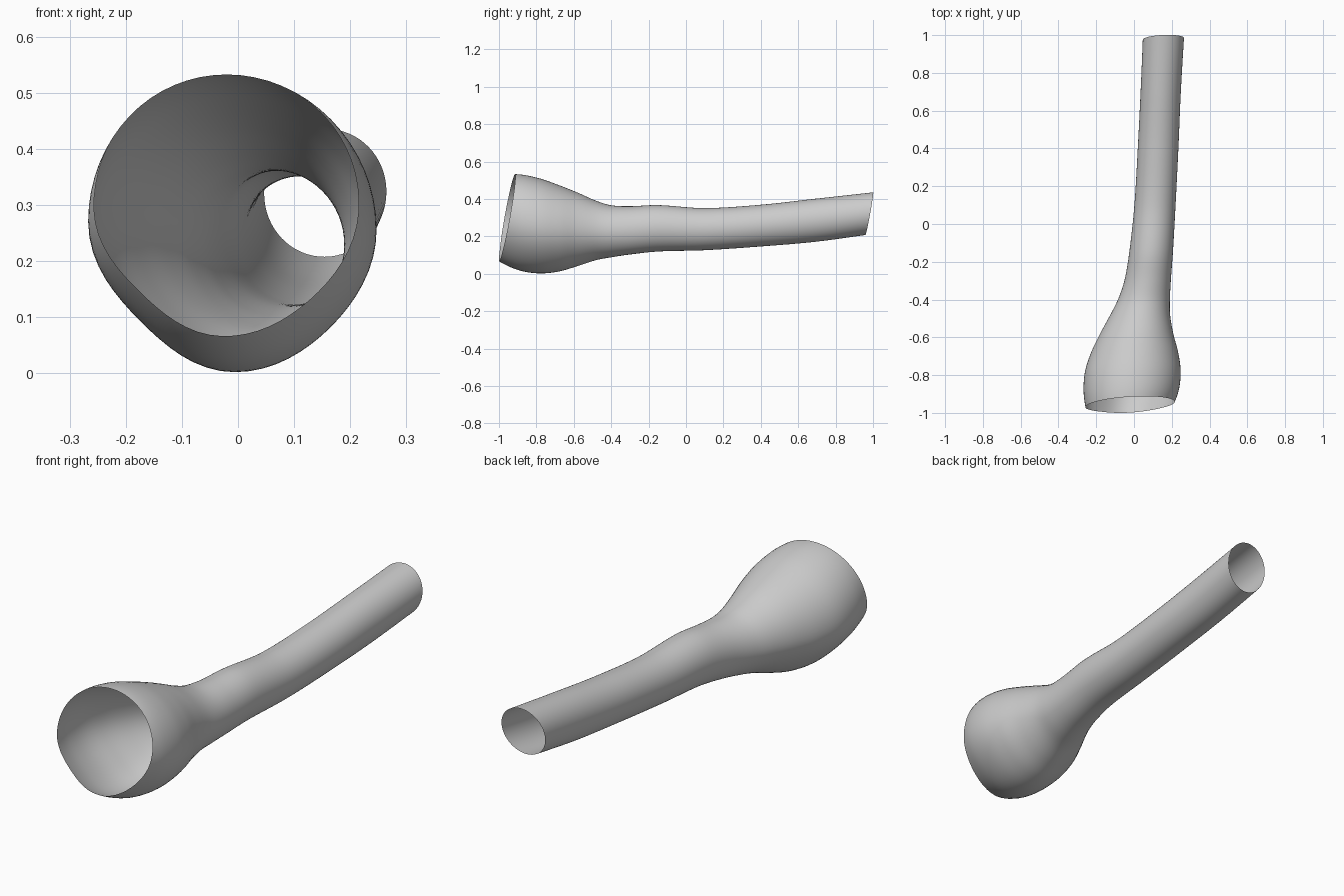
import bpy, bmesh, math
from mathutils import Vector

if "Cube" in bpy.data.objects:
    bpy.data.objects.remove(bpy.data.objects["Cube"])

# Profile stations: y, left x, right x, bottom z, top z
STATIONS = [
    (-1.06, -0.235, 0.165, 0.105, 0.515),
    (-0.97, -0.257, 0.204, 0.050, 0.531),
    (-0.88, -0.267, 0.237, 0.015, 0.530),
    (-0.78, -0.259, 0.247, 0.002, 0.509),
    (-0.68, -0.227, 0.234, 0.012, 0.474),
    (-0.58, -0.179, 0.208, 0.041, 0.434),
    (-0.48, -0.125, 0.191, 0.073, 0.390),
    (-0.40, -0.085, 0.190, 0.088, 0.366),
    (-0.30, -0.051, 0.195, 0.103, 0.361),
    (-0.15, -0.025, 0.206, 0.119, 0.367),
    (0.10, 0.002, 0.220, 0.126, 0.351),
    (0.40, 0.020, 0.235, 0.146, 0.369),
    (0.70, 0.035, 0.248, 0.172, 0.402),
    (1.06, 0.050, 0.269, 0.222, 0.442),
]
SIDES, ROWS = 64, 120


def sample(y, col):
    """Smooth Hermite interpolation of one profile column."""
    def slope(i):
        a, b = STATIONS[max(i - 1, 0)], STATIONS[min(i + 1, len(STATIONS) - 1)]
        return (b[col] - a[col]) / (b[0] - a[0])
    i = 0
    while i < len(STATIONS) - 2 and y > STATIONS[i + 1][0]:
        i += 1
    p, q = STATIONS[i], STATIONS[i + 1]
    h = q[0] - p[0]
    t = (y - p[0]) / h
    return ((2*t**3 - 3*t**2 + 1) * p[col] + (t**3 - 2*t**2 + t) * h * slope(i)
            + (3*t**2 - 2*t**3) * q[col] + (t**3 - t**2) * h * slope(i + 1))


# Loft of slightly flattened ellipses along y
bm = bmesh.new()
rings = []
for r in range(ROWS + 1):
    y = -1.06 + 2.12 * r / ROWS
    left, right, low, high = (sample(y, c) for c in (1, 2, 3, 4))
    cx, cz = (left + right) / 2, (low + high) / 2
    bulge = min(1, max(0, (-0.3 - y) / 0.4))
    ring = []
    for s in range(SIDES):
        a = 2 * math.pi * s / SIDES
        dent = math.sin(2 * a) ** 2 if math.sin(a) < 0 else 0
        k = 1 - bulge * dent * (0.08 if math.cos(a) < 0 else 0.04)
        ring.append(bm.verts.new((cx + k * (right - left) / 2 * math.cos(a), y,
                                  cz + k * (high - low) / 2 * math.sin(a))))
    rings.append(ring)
for a, b in zip(rings, rings[1:]):
    for s in range(SIDES):
        n = (s + 1) % SIDES
        bm.faces.new((a[s], a[n], b[n], b[s]))

# Slanted open ends
for point, normal in (((-0.023, -0.957, 0.297), (0.06, -1, 0.18)),
                      ((0.156, 0.98, 0.32), (-0.04, 1, -0.18))):
    bmesh.ops.bisect_plane(bm, geom=bm.verts[:] + bm.edges[:] + bm.faces[:],
                           dist=1e-5, plane_co=Vector(point),
                           plane_no=Vector(normal), clear_outer=True)
bmesh.ops.recalc_face_normals(bm, faces=bm.faces[:])
for f in bm.faces:
    f.smooth = True

mesh = bpy.data.meshes.new("flared_tube")
bm.to_mesh(mesh)
bm.free()
tube = bpy.data.objects.new("flared_tube", mesh)
bpy.context.collection.objects.link(tube)
